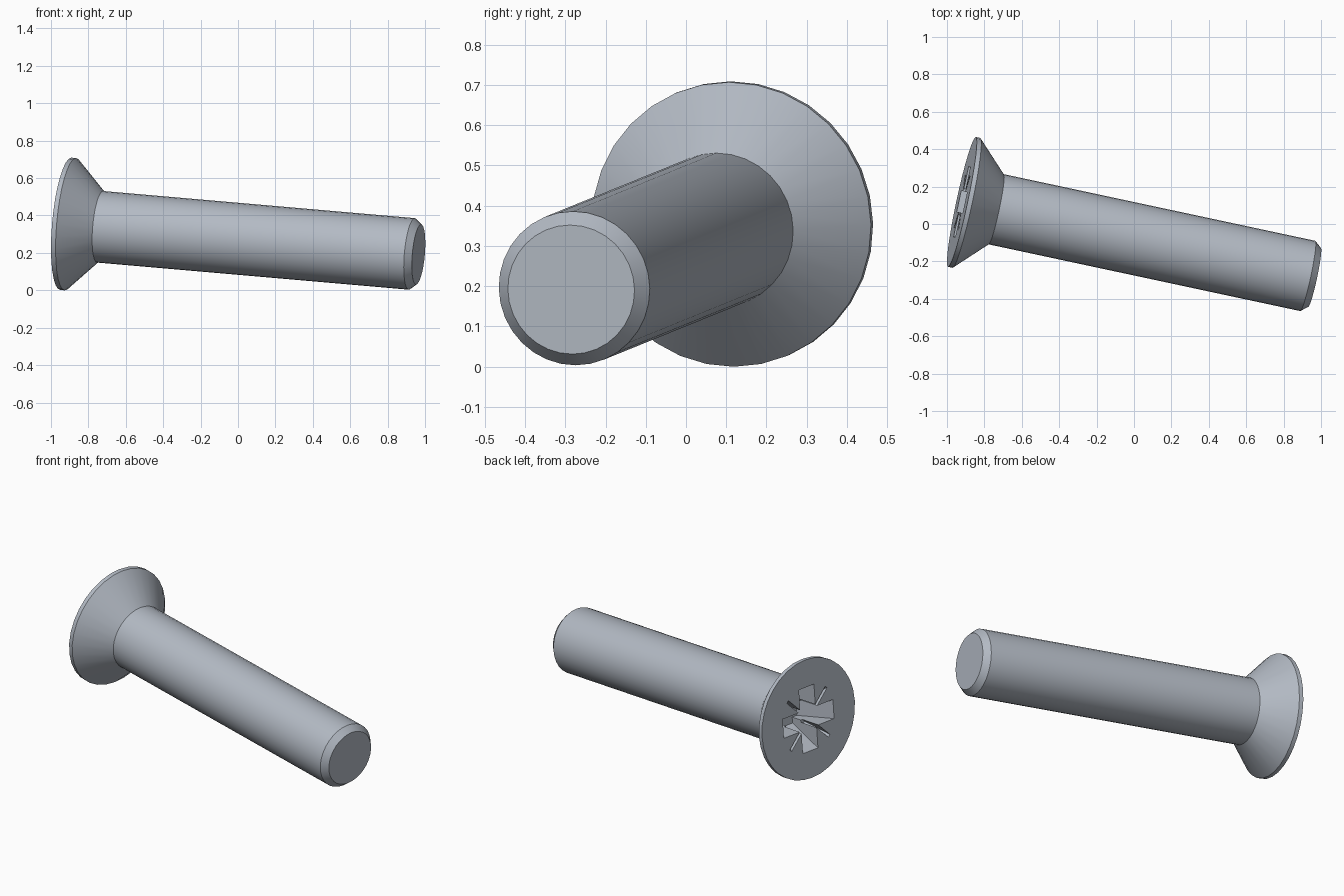
import bpy
import bmesh
from math import radians, pi
from mathutils import Matrix, Vector

if "Cube" in bpy.data.objects:
    bpy.data.objects.remove(bpy.data.objects["Cube"], do_unlink=True)

# Dimensions along the screw axis, measured from the head face
LENGTH, SHAFT_R, HEAD_R, RIM = 1.935, 0.192, 0.355, 0.025
CHAMFER, TIP_R = 0.037, 0.161
HEAD_CENTRE = Vector((-0.92, 0.118, 0.3555))

# Tilted frame: local z runs from the head face to the tip
axis = Vector((1, -0.214, -0.087)).normalized()
side = Vector((0, 0, 1)).cross(axis).normalized()
up = axis.cross(side)
frame = Matrix((side, up, axis)).transposed().to_4x4()
frame.translation = HEAD_CENTRE

steel = bpy.data.materials.new("steel grey")
steel.use_nodes = True
colour = (0.45, 0.49, 0.55, 1)
steel.diffuse_color = colour
steel.node_tree.nodes["Principled BSDF"].inputs["Base Color"].default_value = colour


def make_object(name, bm):
    bmesh.ops.recalc_face_normals(bm, faces=bm.faces)
    mesh = bpy.data.meshes.new(name)
    bm.to_mesh(mesh)
    bm.free()
    mesh.materials.append(steel)
    obj = bpy.data.objects.new(name, mesh)
    bpy.context.collection.objects.link(obj)
    obj.matrix_world = frame
    return obj


def lathe(name, profile, steps=32):
    """Turn (radius, distance) points round the axis and cap both ends."""
    bm = bmesh.new()
    verts = [bm.verts.new((0, r, z)) for r, z in profile]
    edges = [bm.edges.new(pair) for pair in zip(verts, verts[1:])]
    bmesh.ops.spin(bm, geom=verts + edges, cent=(0, 0, 0), axis=(0, 0, 1),
                   angle=2 * pi, steps=steps)
    bmesh.ops.remove_doubles(bm, verts=bm.verts, dist=0.0005)
    bmesh.ops.holes_fill(bm, edges=[e for e in bm.edges if e.is_boundary], sides=0)
    return make_object(name, bm)


def tapered_bar(name, reach, width, depth, taper, turn):
    """Bar across the axis that narrows from just above the face to its floor."""
    bm = bmesh.new()
    bmesh.ops.create_cube(bm, size=2)
    for v in bm.verts:
        z = depth if v.co.z > 0 else -0.02
        v.co = (v.co.x * (reach - taper * z), v.co.y * (width / 2 - 0.04 * z * width), z)
    bmesh.ops.rotate(bm, verts=bm.verts, matrix=Matrix.Rotation(radians(turn), 3, 'Z'))
    obj = make_object(name, bm)
    obj.hide_render = True
    return obj


# Countersunk head, shaft and chamfered tip in one turned body
screw = lathe("countersunk_screw", [
    (HEAD_R, 0), (HEAD_R, RIM), (SHAFT_R, RIM + HEAD_R - SHAFT_R),
    (SHAFT_R, LENGTH - CHAMFER), (TIP_R, LENGTH)])

# Cross recess with four narrow diagonal slits
cutters = [tapered_bar("wing_cutter", 0.192, 0.115, 0.2, 0.5, a) for a in (0, 90)]
cutters += [tapered_bar("slit_cutter", 0.208, 0.018, 0.13, 0.75, a) for a in (45, 135)]
for cutter in cutters:
    cut = screw.modifiers.new("recess", 'BOOLEAN')
    cut.operation = 'DIFFERENCE'
    cut.solver = 'EXACT'
    cut.object = cutter

# Bake the recess and drop the cutters
bpy.context.view_layer.update()
graph = bpy.context.evaluated_depsgraph_get()
baked = bpy.data.meshes.new_from_object(screw.evaluated_get(graph))
screw.modifiers.clear()
screw.data = baked
for cutter in cutters:
    bpy.data.objects.remove(cutter, do_unlink=True)

# Smooth round walls, sharp rims
bpy.ops.object.select_all(action='DESELECT')
screw.select_set(True)
bpy.context.view_layer.objects.active = screw
bpy.ops.object.shade_smooth_by_angle(angle=radians(30))
